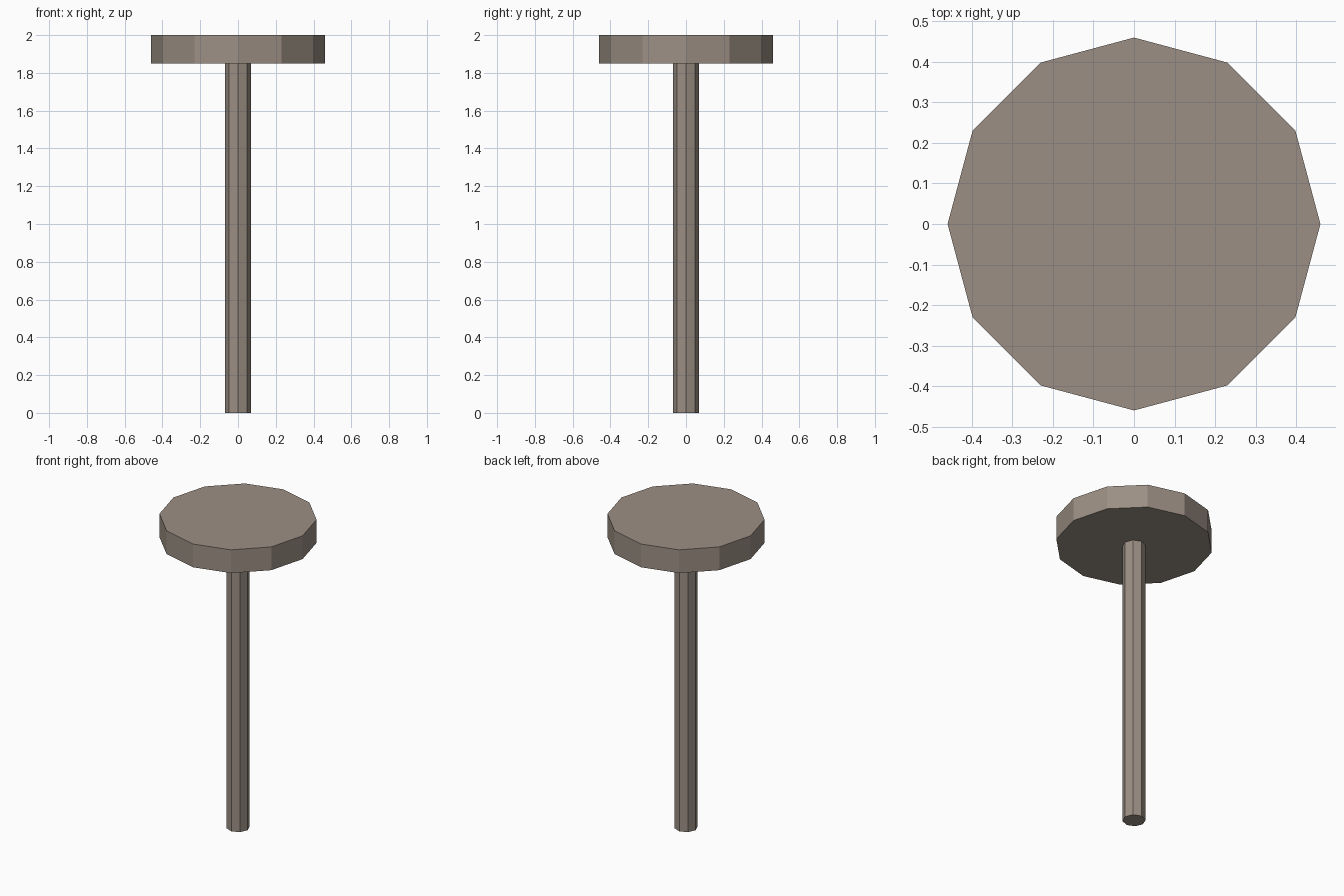
import bpy

if "Cube" in bpy.data.objects:
    bpy.data.objects.remove(bpy.data.objects["Cube"])

# Single warm grey-brown colour
mat = bpy.data.materials.new("warm_grey_brown")
mat.diffuse_color = (0.33, 0.275, 0.23, 1.0)
mat.use_nodes = True
mat.node_tree.nodes["Principled BSDF"].inputs["Base Color"].default_value = mat.diffuse_color


def prism(name, sides, radius, z0, z1):
    """Upright flat-shaded prism with one corner on the +x axis."""
    bpy.ops.mesh.primitive_cylinder_add(
        vertices=sides, radius=radius, depth=z1 - z0,
        location=(0, 0, (z0 + z1) / 2))
    obj = bpy.context.object
    obj.name = name
    obj.data.materials.append(mat)
    return obj


# Slim eight-sided post
prism("post", 8, 0.068, 0.0, 1.85)

# Twelve-sided disc on top
prism("top_disc", 12, 0.46, 1.85, 2.0)
